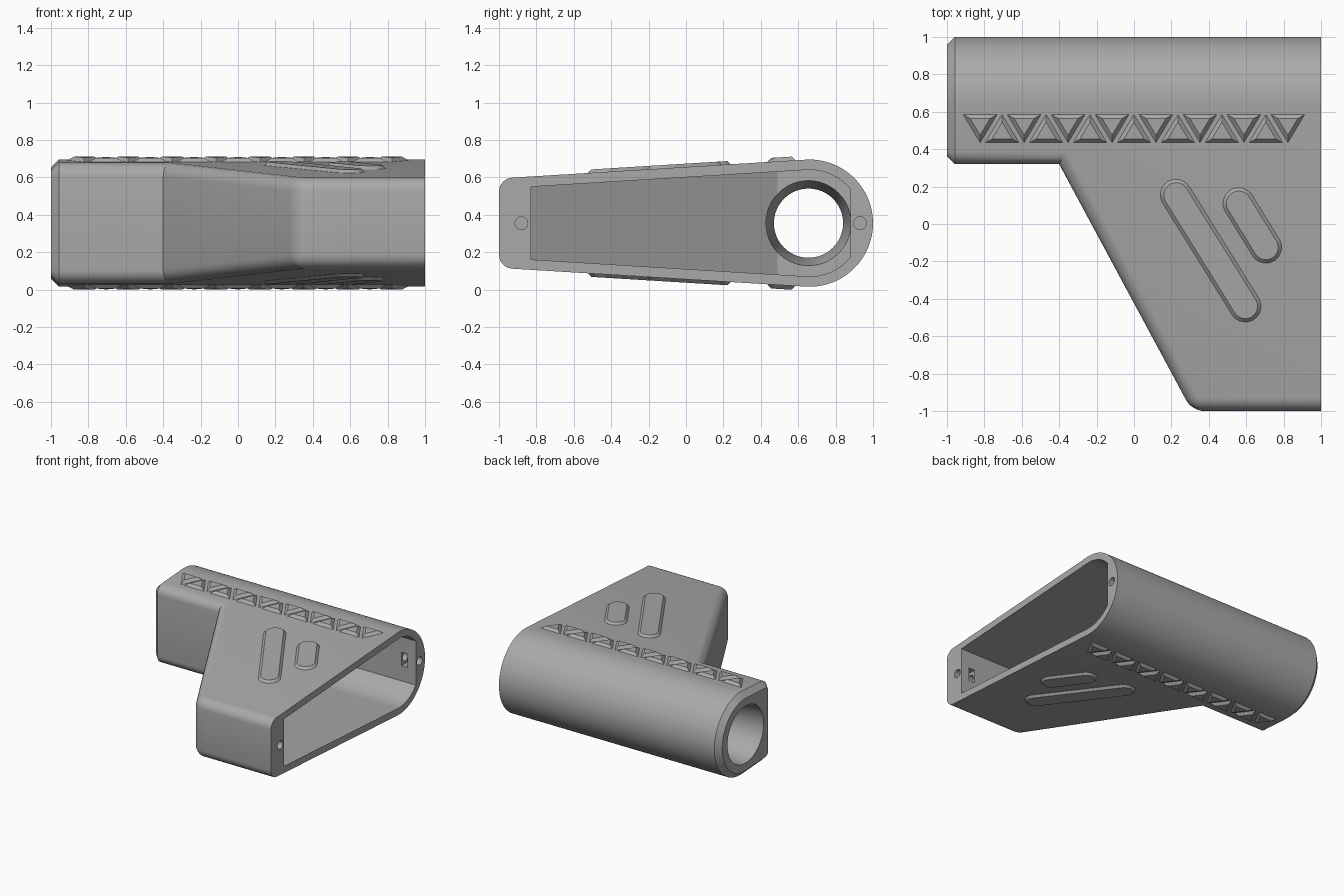
import bpy, bmesh, math
from mathutils import Vector

cube = bpy.data.objects.get("Cube")
if cube:
    bpy.data.objects.remove(cube, do_unlink=True)

MID = 0.355          # height of the symmetry plane
TUBE_Y, TUBE_R = 0.66, 0.34
TAPER = math.radians(3.5)

grey = bpy.data.materials.new("matte grey")
grey.use_nodes = True
grey.diffuse_color = (0.4, 0.4, 0.4, 1)
grey.node_tree.nodes["Principled BSDF"].inputs["Base Color"].default_value = (0.4, 0.4, 0.4, 1)


def finish(name, bm):
    bmesh.ops.recalc_face_normals(bm, faces=bm.faces)
    mesh = bpy.data.meshes.new(name)
    bm.to_mesh(mesh)
    bm.free()
    mesh.materials.append(grey)
    obj = bpy.data.objects.new(name, mesh)
    bpy.context.collection.objects.link(obj)
    return obj


def loft(name, *loops):
    """Closed solid through matching loops of 3D points."""
    bm = bmesh.new()
    rings = [[bm.verts.new(p) for p in loop] for loop in loops]
    n = len(rings[0])
    for a, b in zip(rings, rings[1:]):
        for i in range(n):
            j = (i + 1) % n
            bm.faces.new((a[i], a[j], b[j], b[i]))
    bm.faces.new(rings[0])
    bm.faces.new(rings[-1])
    return finish(name, bm)


def boolean(target, cutter, operation):
    mod = target.modifiers.new("cut", "BOOLEAN")
    mod.object, mod.operation, mod.solver = cutter, operation, "EXACT"
    dg = bpy.context.evaluated_depsgraph_get()
    target_mesh = bpy.data.meshes.new_from_object(target.evaluated_get(dg))
    target.modifiers.clear()
    target.data = target_mesh
    bpy.data.objects.remove(cutter, do_unlink=True)


def wedge(name, plan, front, radius):
    """Teardrop side profile swept in x, trimmed to a plan outline."""
    start = math.pi / 2 + TAPER
    arc = [start - 2 * start * i / 48 for i in range(49)]
    side = [(TUBE_Y + radius * math.cos(a), radius * math.sin(a)) for a in arc]
    half = side[0][1] - math.tan(TAPER) * (side[0][0] - front)
    side += [(front, -half), (front, half)]
    solid = loft(name, *[[(x, y, MID + z) for y, z in side] for x in (-1.5, 1.5)])
    trim = loft("trim", *[[(x, y, z) for x, y in plan] for z in (-1, 2)])
    boolean(solid, trim, "INTERSECT")
    return solid


def tube(name, stations, y):
    """Round cutter along x through (x, radius) stations."""
    ring = [2 * math.pi * i / 48 for i in range(48)]
    return loft(name, *[[(x, y + r * math.cos(a), MID + r * math.sin(a)) for a in ring]
                        for x, r in stations])


# Outer shell, with rounded front edges and a chamfered tube end
shell = wedge("housing", [(-1, 2), (-1, 0.32), (-0.4, 0.32), (0.31, -1.0001),
                          (1, -1.0001), (1, 2)], -1, TUBE_R)
bm = bmesh.new()
bm.from_mesh(shell.data)
bmesh.ops.remove_doubles(bm, verts=bm.verts, dist=0.0005)
bmesh.ops.dissolve_limit(bm, angle_limit=0.005, verts=bm.verts, edges=bm.edges)
bm.normal_update()


def is_wall(f):
    return abs(f.normal.z) < 0.05 and f.normal.y < -0.3


def needs_round(e):
    if len(e.link_faces) != 2:
        return False
    a, b = e.link_faces
    if is_wall(a) and is_wall(b):
        return min(v.co.y for v in e.verts) < -0.9
    return any(is_wall(p) and abs(q.normal.z) > 0.8 for p, q in ((a, b), (b, a)))


bmesh.ops.bevel(bm, geom=[e for e in bm.edges if needs_round(e)], offset=0.07,
                segments=6, profile=0.5, affect="EDGES", clamp_overlap=False)
bm.normal_update()
end = [f for f in bm.faces if f.normal.x < -0.99 and f.calc_center_median().x < -0.99]
rim = {e for f in end for e in f.edges if any(g not in end for g in e.link_faces)}
bmesh.ops.bevel(bm, geom=list(rim), offset=0.042, segments=1, affect="EDGES",
                clamp_overlap=False)
bm.to_mesh(shell.data)
bm.free()

# Hollow interior and the socket at the narrow end
cavity = wedge("cavity", [(-0.42, 0.88), (-0.42, 0.49), (0.28, -0.83),
                          (1.2, -0.83), (1.2, 0.88)], -0.9, 0.285)
boolean(shell, cavity, "DIFFERENCE")
socket = tube("socket", [(-1.1, 0.235), (-0.95, 0.235), (-0.6, 0.185),
                         (-0.42, 0.2275), (-0.3, 0.2275)], TUBE_Y - 0.005)
boolean(shell, socket, "DIFFERENCE")

# Screw holes in the open rim, each with a nut pocket inside
for y, inner, outer in ((-0.88, -0.8, -0.915), (0.93, 0.85, 0.965)):
    boolean(shell, tube("screw_hole", [(0.75, 0.034), (1.1, 0.034)], y), "DIFFERENCE")
    pocket = [(x, yy) for x, yy in ((0.87, inner), (0.925, inner), (0.925, outer), (0.87, outer))]
    boolean(shell, loft("nut_pocket", *[[(x, yy, MID + z) for x, yy in pocket]
                                        for z in (-0.055, 0.055)]), "DIFFERENCE")


def pad(name, outer, inner, rise, side):
    """Raised chamfered pad that follows the sloping face; side is 1 or -1."""
    def lift(points, h):
        base = TUBE_R / math.cos(TAPER)
        return [(x, y, MID + side * (base - math.tan(TAPER) * (TUBE_Y - y) + h))
                for x, y in points]
    return loft(name, lift(outer, -0.01), lift(outer, 0), lift(inner, rise))


def capsule(a, b, r):
    a, b = Vector(a), Vector(b)
    d = b - a
    t = math.atan2(d.y, d.x) + math.pi / 2
    pts = []
    for c, s in ((a, t), (b, t + math.pi)):
        for i in range(17):
            u = s + math.pi * i / 16
            pts.append((c.x + r * math.cos(u), c.y + r * math.sin(u)))
    return pts


def triangle(cx, up, grow):
    cy = 0.51 - 0.025 * up
    return [(cx - 0.09 * grow, cy - 0.05 * up * grow),
            (cx + 0.09 * grow, cy - 0.05 * up * grow),
            (cx, cy + 0.1 * up * grow)]


# Grip ribs and the zigzag row of triangles, on both broad faces
ribs = {"long_grip_rib": ((0.225, 0.155), (0.595, -0.44)),
        "short_grip_rib": ((0.56, 0.11), (0.705, -0.125))}
parts = [shell]
for side, label in ((1, "top"), (-1, "bottom")):
    for name, (a, b) in ribs.items():
        parts.append(pad(f"{label}_{name}", capsule(a, b, 0.084), capsule(a, b, 0.066), 0.018, side))
    for i in range(15):
        cx, up = (i - 7) * 0.1175, 1 if i % 2 else -1
        parts.append(pad(f"{label}_triangle_{i + 1}", triangle(cx, up, 1),
                         triangle(cx, up, 0.6), 0.021, side))

# Smooth the curved surfaces, keep hard edges
bpy.ops.object.select_all(action="DESELECT")
for obj in parts:
    obj.select_set(True)
bpy.context.view_layer.objects.active = shell
bpy.ops.object.shade_smooth_by_angle(angle=math.radians(25))
